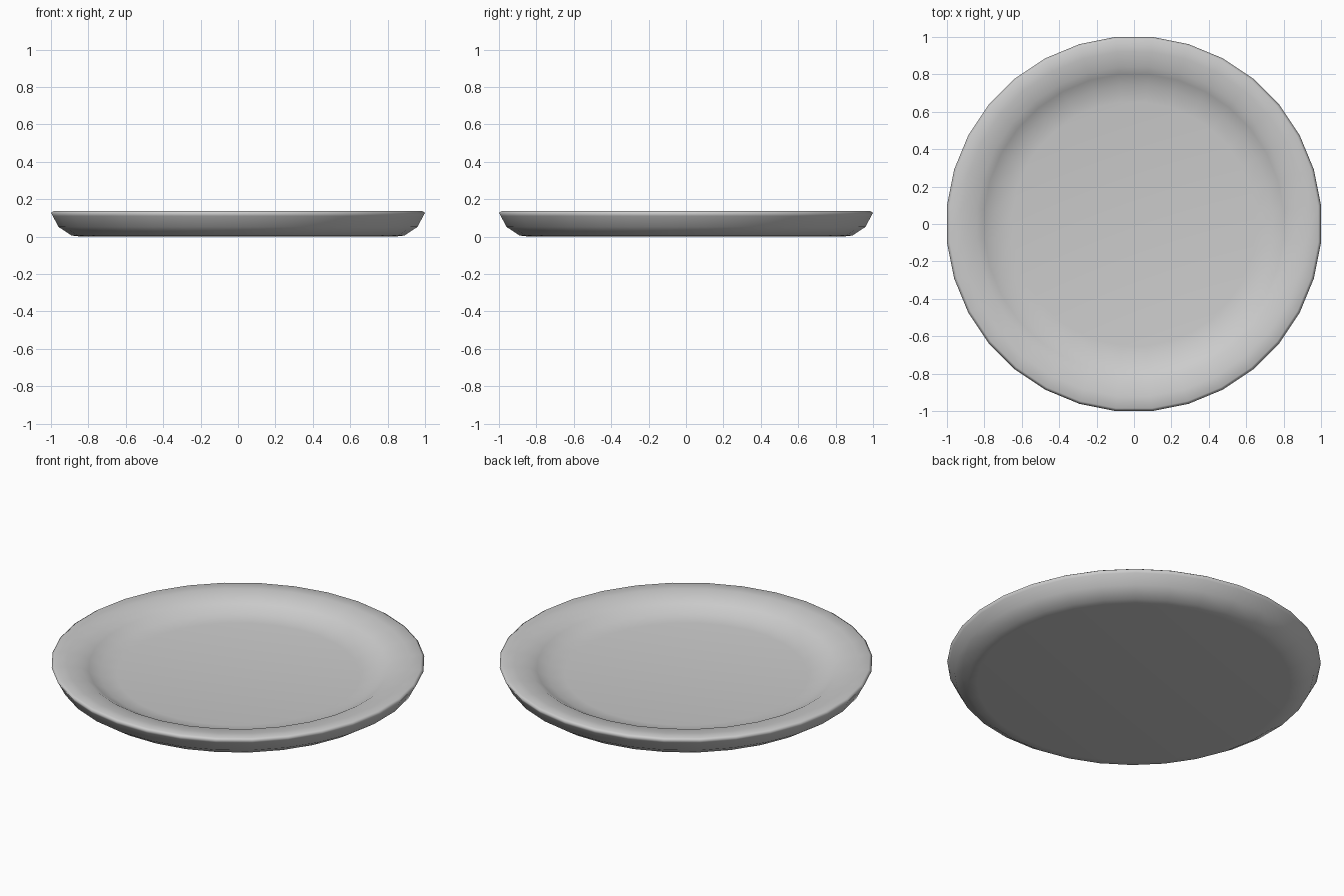
import bpy, bmesh, math

if "Cube" in bpy.data.objects:
    bpy.data.objects.remove(bpy.data.objects["Cube"])

SIDES = 32
K = 1 / math.cos(math.pi / SIDES)  # flat sides face the axes

# Plate cross-section (radius, height), from floor over the rim to the underside
profile = [(0.65, 0.055), (0.74, 0.067), (0.80, 0.098), (0.84, 0.122),
           (0.92, 0.132), (0.985, 0.137), (1.0, 0.127), (0.99, 0.11),
           (0.96, 0.052), (0.89, 0.006), (0.84, 0.0)]

# Lathe the section into rings
bm = bmesh.new()
rings = []
for r, z in profile:
    ring = []
    for i in range(SIDES):
        a = 2 * math.pi * (i + 0.5) / SIDES
        ring.append(bm.verts.new((r * K * math.cos(a), r * K * math.sin(a), z)))
    rings.append(ring)
for a, b in zip(rings, rings[1:]):
    for i in range(SIDES):
        j = (i + 1) % SIDES
        bm.faces.new((a[i], b[i], b[j], a[j]))

# Flat floor and flat underside
bm.faces.new(rings[0])
bm.faces.new(rings[-1][::-1])
bmesh.ops.recalc_face_normals(bm, faces=bm.faces)
for f in bm.faces:
    f.smooth = True

mesh = bpy.data.meshes.new("plate")
bm.to_mesh(mesh)
bm.free()
plate = bpy.data.objects.new("plate", mesh)
bpy.context.collection.objects.link(plate)
